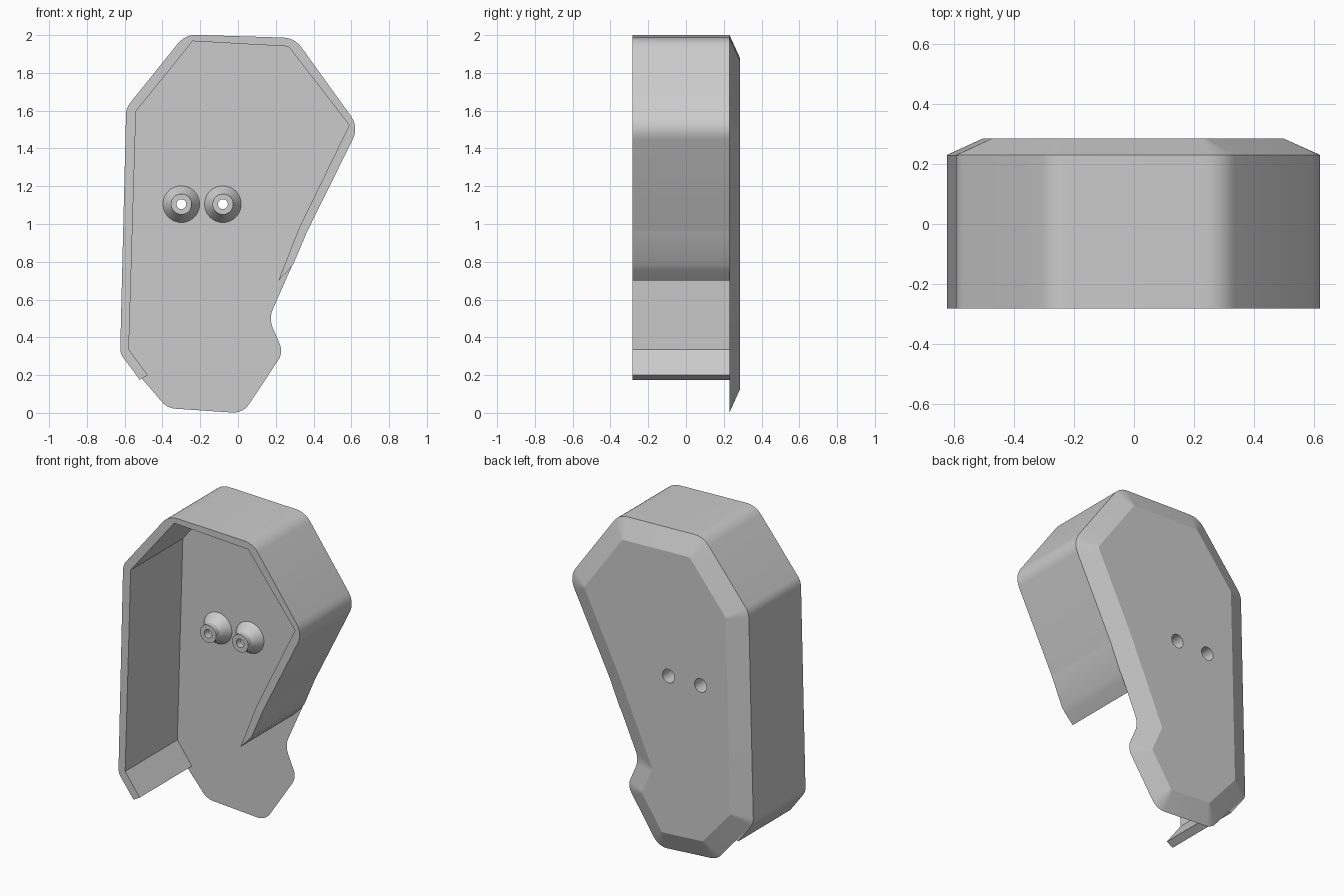
import bpy, bmesh, math
from mathutils import Vector

cube = bpy.data.objects.get("Cube")
if cube:
    bpy.data.objects.remove(cube, do_unlink=True)

grey = bpy.data.materials.new("plain_grey")
grey.use_nodes = True
grey.diffuse_color = (0.6, 0.6, 0.6, 1)
grey.node_tree.nodes["Principled BSDF"].inputs["Base Color"].default_value = (0.6, 0.6, 0.6, 1)

FRONT, FLOOR, BACK = -0.282, 0.23, 0.285


def rounded(corners, steps=6):
    """Closed outline of (x, z, radius) corners with filleted points."""
    out = []
    for i, (x, z, r) in enumerate(corners):
        p = Vector((x, z))
        if r == 0:
            out.append(p)
            continue
        a = (Vector(corners[i - 1][:2]) - p).normalized()
        b = (Vector(corners[(i + 1) % len(corners)][:2]) - p).normalized()
        half = a.angle(b) / 2
        centre = p + (a + b).normalized() * r / math.sin(half)
        start = p + a * r / math.tan(half) - centre
        end = p + b * r / math.tan(half) - centre
        for k in range(steps + 1):
            t = k / steps
            sweep = math.pi - 2 * half
            out.append(centre + (start * math.sin((1 - t) * sweep)
                                 + end * math.sin(t * sweep)) / math.sin(sweep))
    return out


def inset(corners, d, scale):
    """Move every edge of a counter-clockwise outline inward by d."""
    out = []
    for i, (x, z, r) in enumerate(corners):
        p = Vector((x, z))
        e1 = (p - Vector(corners[i - 1][:2])).normalized()
        e2 = (Vector(corners[(i + 1) % len(corners)][:2]) - p).normalized()
        n1, n2 = Vector((-e1.y, e1.x)), Vector((-e2.y, e2.x))
        q = p + (n1 + n2) * d / (1 + n1.dot(n2))
        out.append((q.x, q.y, r * scale))
    return out


def finish(name, bm):
    bmesh.ops.recalc_face_normals(bm, faces=bm.faces[:])
    mesh = bpy.data.meshes.new(name)
    bm.to_mesh(mesh)
    bm.free()
    mesh.materials.append(grey)
    obj = bpy.data.objects.new(name, mesh)
    bpy.context.collection.objects.link(obj)
    return obj


def smooth(obj, degrees):
    bpy.ops.object.select_all(action='DESELECT')
    obj.select_set(True)
    bpy.context.view_layer.objects.active = obj
    bpy.ops.object.shade_smooth_by_angle(angle=math.radians(degrees))


def loft(name, outline_a, y_a, outline_b, y_b):
    """Solid between two outlines with matching points."""
    bm = bmesh.new()
    a = [bm.verts.new((p.x, y_a, p.y)) for p in outline_a]
    b = [bm.verts.new((p.x, y_b, p.y)) for p in outline_b]
    for i in range(len(a)):
        j = (i + 1) % len(a)
        bm.faces.new((a[i], a[j], b[j], b[i]))
    bm.faces.new(a)
    bm.faces.new(b)
    return finish(name, bm)


def lathe(name, profile, x, z, segments=40):
    """Ring solid from a closed (radius, y) profile turned about y."""
    bm = bmesh.new()
    rings = []
    for s in range(segments):
        t = math.tau * s / segments
        rings.append([bm.verts.new((x + r * math.cos(t), y, z + r * math.sin(t)))
                      for r, y in profile])
    n = len(profile)
    for s in range(segments):
        u, v = rings[s], rings[(s + 1) % segments]
        for k in range(n):
            m = (k + 1) % n
            bm.faces.new((u[k], u[m], v[m], v[k]))
    return finish(name, bm)


# Outline shared by the back plate and the wall
upper_left = [(0.367, 0.962, 0.15), (0.64, 1.513, 0.12), (0.30, 1.985, 0.12),
              (-0.28, 2.003, 0.12), (-0.592, 1.615, 0.1), (-0.624, 0.315, 0.08)]
lower = [(-0.374, 0.025, 0.1), (0.027, -0.002, 0.1), (0.24, 0.32, 0.09), (0.163, 0.5, 0.12)]
plate_corners = upper_left + lower

# Back plate with a wide chamfer on its rear edge
back_plate = loft("back_plate", rounded(plate_corners), FLOOR,
                  rounded(inset(plate_corners, 0.12, 0.15)), BACK)

# Raised wall, open at the bottom
wall_inner = [(-0.478, 0.2, 0), (-0.578, 0.336, 0), (-0.54, 1.597, 0), (-0.24, 1.968, 0),
              (0.267, 1.94, 0), (0.589, 1.523, 0), (0.325, 0.983, 0), (0.214, 0.7, 0),
              (0.267, 0.755, 0), (0.293, 0.787, 0)]
wall_outline = rounded(upper_left + [(-0.52, 0.175, 0)] + wall_inner)
wall = loft("surrounding_wall", wall_outline, FRONT, wall_outline, FLOOR)
smooth(wall, 20)

# Two hollow screw bosses and their recesses through the plate
boss_profile = [(0.097, 0.235), (0.097, 0.23), (0.055, 0.165), (0.055, 0.135),
                (0.026, 0.135), (0.026, 0.175), (0.042, 0.175), (0.042, 0.235)]
for side, x in (("right", -0.3), ("left", -0.08)):
    smooth(lathe(side + "_screw_boss", boss_profile, x, 1.105), 25)
    bpy.ops.mesh.primitive_cylinder_add(vertices=40, radius=0.042, depth=0.3,
                                        location=(x, 0.26, 1.105),
                                        rotation=(math.pi / 2, 0, 0))
    cutter = bpy.context.object
    cutter.name = side + "_hole_cutter"
    cutter.hide_render = True
    cut = back_plate.modifiers.new("hole", 'BOOLEAN')
    cut.operation = 'DIFFERENCE'
    cut.solver = 'EXACT'
    cut.object = cutter
    bpy.context.view_layer.objects.active = back_plate
    bpy.ops.object.modifier_apply(modifier=cut.name)
    bpy.data.objects.remove(cutter, do_unlink=True)
smooth(back_plate, 20)
